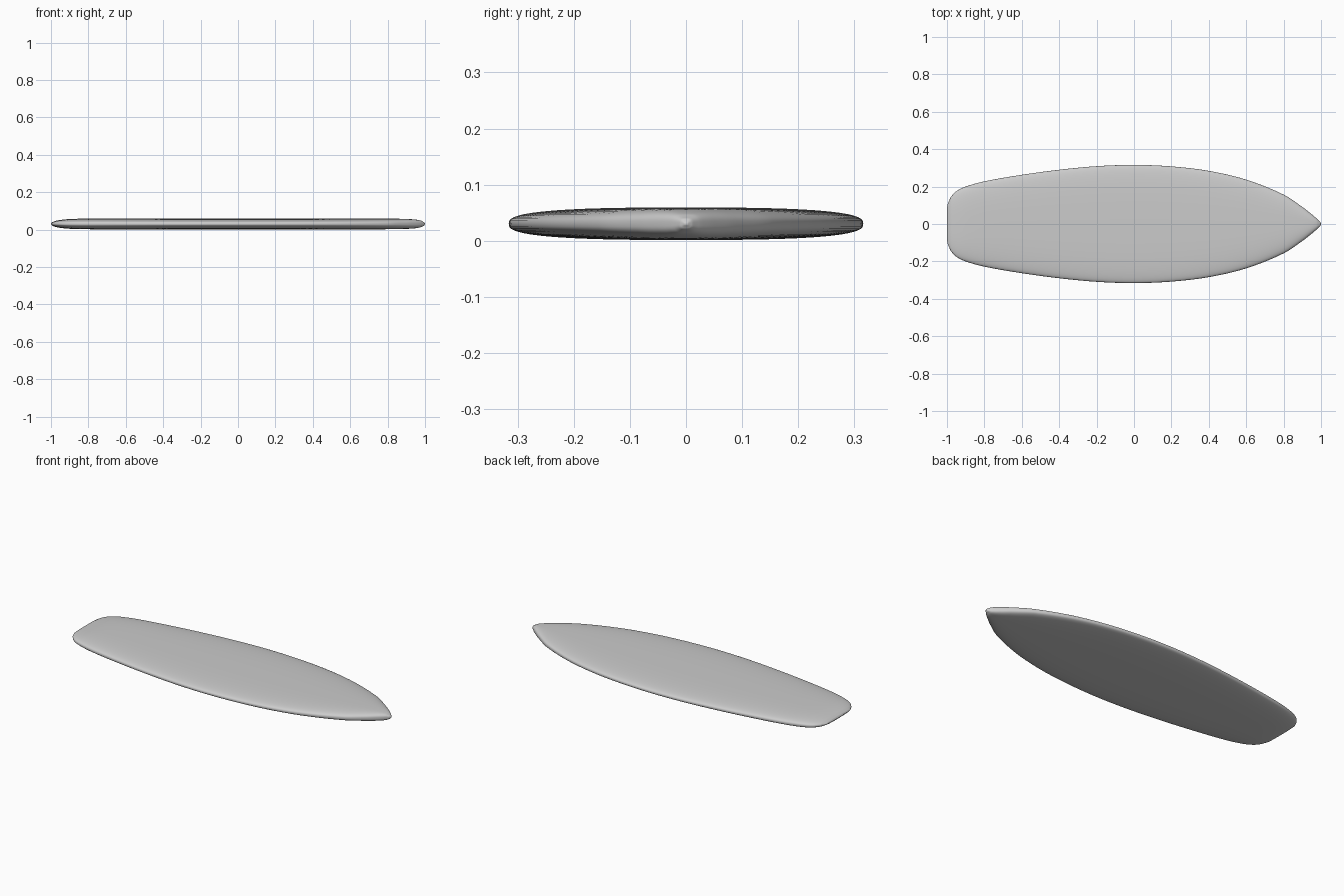
import bpy, bmesh, math

if "Cube" in bpy.data.objects:
    bpy.data.objects.remove(bpy.data.objects["Cube"])

# Board stations from tail to nose: position, half width, half thickness
STATIONS = [
    (-1.0, 0.085, 0.002), (-0.995, 0.112, 0.008), (-0.98, 0.143, 0.015),
    (-0.95, 0.175, 0.021), (-0.9, 0.2, 0.026), (-0.8, 0.228, 0.0285),
    (-0.6, 0.263, 0.029), (-0.4, 0.290, 0.029), (-0.2, 0.309, 0.029),
    (0.0, 0.316, 0.029), (0.2, 0.308, 0.029), (0.4, 0.284, 0.029),
    (0.6, 0.237, 0.029), (0.8, 0.157, 0.0285), (0.9, 0.091, 0.0265),
    (0.95, 0.052, 0.023), (0.98, 0.026, 0.017), (0.995, 0.011, 0.009),
    (1.0, 0.003, 0.002),
]
MID_Z, SIDES, STEPS, POWER = 0.0305, 64, 5, 2.8


def smooth_stations(pts, steps):
    """Monotone-looking cubic through the stations, using x as parameter."""
    def slope(i, k):
        a, b = pts[max(i - 1, 0)], pts[min(i + 1, len(pts) - 1)]
        return (b[k] - a[k]) / (b[0] - a[0])
    out = []
    for i in range(len(pts) - 1):
        p, q = pts[i], pts[i + 1]
        h = q[0] - p[0]
        linear = h < 0.02
        for s in range(steps):
            t = s / steps
            row = [p[0] + h * t]
            for k in (1, 2):
                if linear:
                    row.append(p[k] + (q[k] - p[k]) * t)
                else:
                    row.append((2*t**3 - 3*t*t + 1) * p[k] + (t**3 - 2*t*t + t) * h * slope(i, k)
                               + (3*t*t - 2*t**3) * q[k] + (t**3 - t*t) * h * slope(i + 1, k))
            # thickness never exceeds the flat deck
            row[2] = min(row[2], 0.0292)
            out.append(row)
    out.append(list(pts[-1]))
    return out


def flat_oval(a):
    c, s = math.cos(a), math.sin(a)
    e = 2 / POWER
    return math.copysign(abs(c) ** e, c), math.copysign(abs(s) ** e, s)


# Loft flattened ovals along the board
bm = bmesh.new()
rings = []
for x, w, t in smooth_stations(STATIONS, STEPS):
    ring = []
    for j in range(SIDES):
        u, v = flat_oval(2 * math.pi * j / SIDES)
        ring.append(bm.verts.new((x, u * w, MID_Z + v * t)))
    rings.append(ring)
for r0, r1 in zip(rings, rings[1:]):
    for j in range(SIDES):
        k = (j + 1) % SIDES
        bm.faces.new((r0[j], r0[k], r1[k], r1[j]))
bm.faces.new(rings[0])
bm.faces.new(rings[-1])
bmesh.ops.recalc_face_normals(bm, faces=bm.faces)
for f in bm.faces:
    f.smooth = True
mesh = bpy.data.meshes.new("surfboard")
bm.to_mesh(mesh)
bm.free()
board = bpy.data.objects.new("surfboard", mesh)
bpy.context.collection.objects.link(board)
